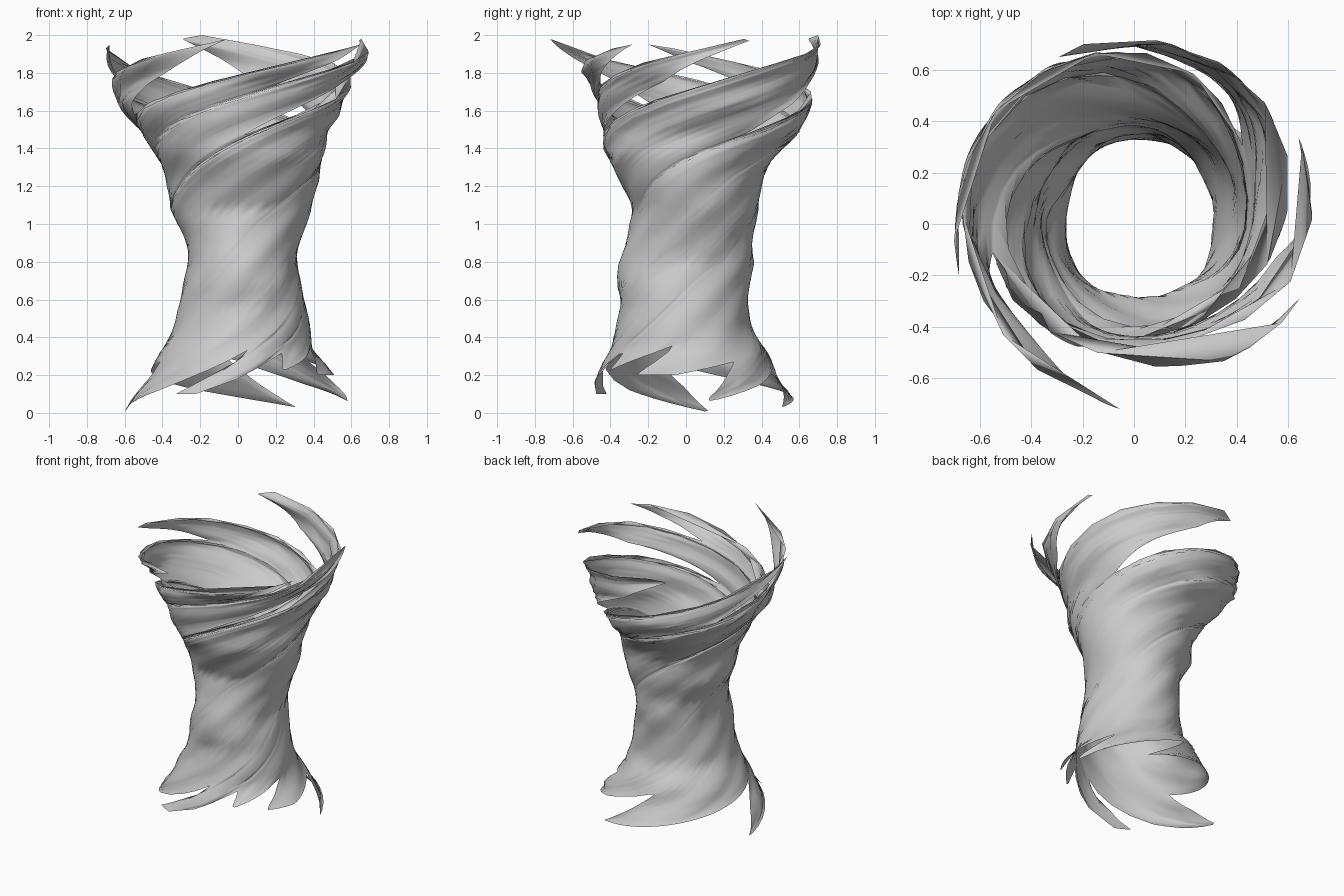
import bpy, bmesh
from math import radians, sin, cos

if "Cube" in bpy.data.objects:
    bpy.data.objects.remove(bpy.data.objects["Cube"])

# Funnel extents by height: (height, x min, x max, y min, y max)
PROFILE = [(0, -.61, .62, -.61, .61), (.1, -.54, .58, -.53, .55), (.2, -.47, .51, -.47, .48),
           (.33, -.41, .40, -.405, .43), (.45, -.335, .38, -.37, .34), (.57, -.315, .36, -.345, .33),
           (.68, -.29, .335, -.365, .335), (.8, -.26, .305, -.355, .36), (.93, -.28, .335, -.31, .35),
           (1.08, -.36, .39, -.28, .385), (1.25, -.38, .43, -.36, .405), (1.37, -.44, .455, -.43, .48),
           (1.48, -.51, .475, -.44, .60), (1.64, -.645, .57, -.475, .675), (1.75, -.665, .60, -.51, .68),
           (1.87, -.69, .68, -.64, .70), (2, -.735, .74, -.73, .72)]
# Torn rims: (strand angle, height) alternating spikes and notches
TOP = [(66, 1.58), (72, 1.93), (75, 1.95), (92, 1.86), (108, 1.73), (114, 1.98), (120, 1.97),
       (150, 1.75), (171, 1.47), (177, 1.85), (186, 2.0), (203, 1.98), (240, 1.8), (282, 1.47),
       (294, 1.93), (297, 1.95), (315, 1.86), (345, 1.66), (354, 1.98), (390, 1.8)]
BOTTOM = [(8, .0), (24, .12), (37, .35), (43, .1), (58, .1), (64, .33), (80, .22), (103, .36),
          (112, .2), (140, .2), (165, .27), (190, .08), (196, .06), (210, .15), (224, .3),
          (252, .03), (275, .1), (300, .17), (330, .27), (345, .14)]
ROWS, STEP = 26, 3


def lerp_table(table, x, col=1):
    for a, b in zip(table, table[1:]):
        if a[0] <= x <= b[0]:
            return a[col] + (b[col] - a[col]) * (x - a[0]) / (b[0] - a[0])
    return table[-1][col] if x > table[-1][0] else table[0][col]


def rim(table, phi):
    wrapped = sorted((a + s, z) for a, z in table for s in (-360, 0, 360))
    return lerp_table(wrapped, phi)


def twist(z):
    d = z - 1
    return 3 * d + 1.875 * max(0, d) ** 2 - 2 * max(0, .5 - z) ** 2


def point(phi, z):
    t = radians(phi) + twist(z)
    x0, x1, y0, y1 = (lerp_table(PROFILE, z, c) for c in (1, 2, 3, 4))
    k = 1 + .01 * cos(8 * radians(phi))
    return ((x0 + x1) / 2 + k * (x1 - x0) / 2 * cos(t), (y0 + y1) / 2 + k * (y1 - y0) / 2 * sin(t), z)


# Twisted sheet: spiral strands running between the two torn rims
bm = bmesh.new()
grid = []
for phi in range(0, 360, STEP):
    z0, z1 = rim(BOTTOM, phi), rim(TOP, phi)
    grid.append([bm.verts.new(point(phi, z0 + (z1 - z0) * k / ROWS)) for k in range(ROWS + 1)])
for i, a in enumerate(grid):
    b = grid[(i + 1) % len(grid)]
    for k in range(ROWS):
        # split each quad along its shorter diagonal
        if (a[k].co - b[k + 1].co).length < (a[k + 1].co - b[k].co).length:
            tris = [(a[k], b[k], b[k + 1]), (a[k], b[k + 1], a[k + 1])]
        else:
            tris = [(a[k], b[k], a[k + 1]), (b[k], b[k + 1], a[k + 1])]
        for t in tris:
            bm.faces.new(t).smooth = True
bmesh.ops.recalc_face_normals(bm, faces=bm.faces)
mesh = bpy.data.meshes.new("twisted_funnel")
bm.to_mesh(mesh)
bm.free()
funnel = bpy.data.objects.new("twisted_funnel", mesh)
bpy.context.collection.objects.link(funnel)
